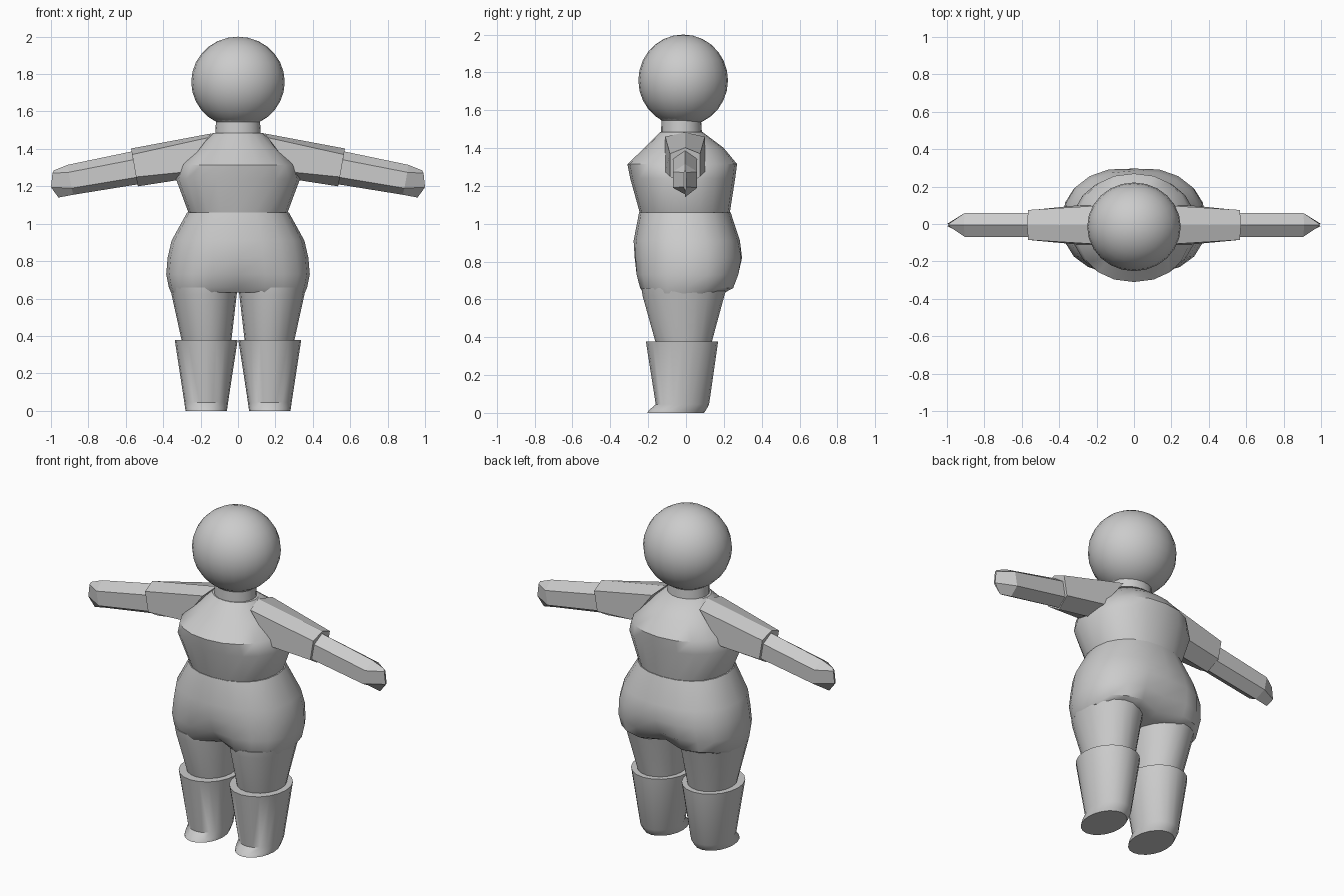
import bpy, bmesh
from math import sin, cos, pi, radians, exp

if "Cube" in bpy.data.objects:
    bpy.data.objects.remove(bpy.data.objects["Cube"])


def make(name, rings, mirror=False, smooth=True):
    """Skin a list of equally sized point rings and cap both ends."""
    bm = bmesh.new()
    loops = [[bm.verts.new(p) for p in ring] for ring in rings]
    n = len(loops[0])
    for a, b in zip(loops, loops[1:]):
        for i in range(n):
            j = (i + 1) % n
            bm.faces.new((a[i], a[j], b[j], b[i]))
    bm.faces.new(loops[0])
    bm.faces.new(loops[-1])
    bmesh.ops.recalc_face_normals(bm, faces=bm.faces)
    me = bpy.data.meshes.new(name)
    bm.to_mesh(me)
    bm.free()
    ob = bpy.data.objects.new(name, me)
    bpy.context.collection.objects.link(ob)
    if mirror:
        ob.modifiers.new("Mirror", 'MIRROR').use_clip = False
    if smooth:
        shade(ob)
    return ob


def shade(ob):
    bpy.ops.object.select_all(action='DESELECT')
    ob.select_set(True)
    bpy.context.view_layer.objects.active = ob
    bpy.ops.object.shade_smooth_by_angle(angle=radians(40))


def oval(z, cx, rx, y0, y1, power=2.0, pinch=0.0, n=20):
    """Horizontal rounded ring; pinch dents front and back at x = 0."""
    cy, ry = (y0 + y1) / 2, (y1 - y0) / 2
    pts = []
    for i in range(n):
        a = 2 * pi * i / n
        c, s = cos(a), sin(a)
        x = rx * abs(c) ** (2 / power) * (1 if c > 0 else -1)
        y = ry * abs(s) ** (2 / power) * (1 if s > 0 else -1)
        y *= 1 - pinch * exp(-(x / 0.09) ** 2)
        pts.append((cx + x, cy + y, z))
    return pts


def hexagon(top, upper, lower, bottom, w, cy=-0.005):
    """Six-sided arm section from its (x, z) levels and half width w."""
    return [(top[0], cy, top[1]), (upper[0], cy + w, upper[1]),
            (lower[0], cy + w, lower[1]), (bottom[0], cy, bottom[1]),
            (lower[0], cy - w, lower[1]), (upper[0], cy - w, upper[1])]


# Head
bpy.ops.mesh.primitive_uv_sphere_add(segments=24, ring_count=14, radius=1,
                                     location=(0, -0.015, 1.758))
head = bpy.context.object
head.name = "head"
head.scale = (0.25, 0.237, 0.242)
shade(head)

# Neck, flaring into the jaw
make("neck", [oval(1.47, 0, 0.122, -0.132, 0.085),
              oval(1.545, 0, 0.118, -0.13, 0.08),
              oval(1.58, 0, 0.16, -0.165, 0.125)])

# Shirt body
make("torso", [oval(1.06, 0, 0.265, -0.245, 0.232, 2.2),
               oval(1.24, 0, 0.332, -0.295, 0.26, 2.2),
               oval(1.315, 0, 0.305, -0.31, 0.27, 2.2),
               oval(1.40, 0, 0.225, -0.22, 0.2, 2.1),
               oval(1.485, 0, 0.135, -0.135, 0.087)])

# Hips
make("hips", [oval(0.632, 0, 0.358, -0.24, 0.215, 2.5, 0.4),
              oval(0.66, 0, 0.37, -0.258, 0.265, 2.5, 0.28),
              oval(0.73, 0, 0.384, -0.275, 0.29, 2.4, 0.12),
              oval(0.82, 0, 0.376, -0.28, 0.305, 2.3, 0.03),
              oval(0.91, 0, 0.355, -0.277, 0.285, 2.3),
              oval(1.06, 0, 0.272, -0.248, 0.236, 2.2)])

# Legs
make("leg", [oval(0.66, 0.183, 0.181, -0.235, 0.215),
             oval(0.62, 0.181, 0.174, -0.23, 0.203),
             oval(0.37, 0.168, 0.132, -0.16, 0.135)], mirror=True)

# Boots with a small toe lip
make("boot", [oval(0.0, 0.17, 0.11, -0.205, 0.095),
              oval(0.015, 0.17, 0.113, -0.195, 0.106),
              oval(0.045, 0.17, 0.117, -0.16, 0.122),
              oval(0.378, 0.17, 0.168, -0.212, 0.17)], mirror=True)

# Sleeves
make("sleeve", [hexagon((0.14, 1.483), (0.16, 1.46), (0.30, 1.275), (0.31, 1.235), 0.105),
                hexagon((0.572, 1.402), (0.566, 1.37), (0.545, 1.25), (0.535, 1.20), 0.08)],
     mirror=True, smooth=False)

# Forearms ending in wedge-shaped hands
make("forearm", [hexagon((0.55, 1.39), (0.545, 1.345), (0.53, 1.25), (0.52, 1.213), 0.064),
                 hexagon((0.91, 1.315), (0.905, 1.275), (0.89, 1.19), (0.88, 1.155), 0.064),
                 hexagon((0.985, 1.285), (0.992, 1.27), (1.0, 1.195), (0.96, 1.14), 0.005)],
     mirror=True, smooth=False)
